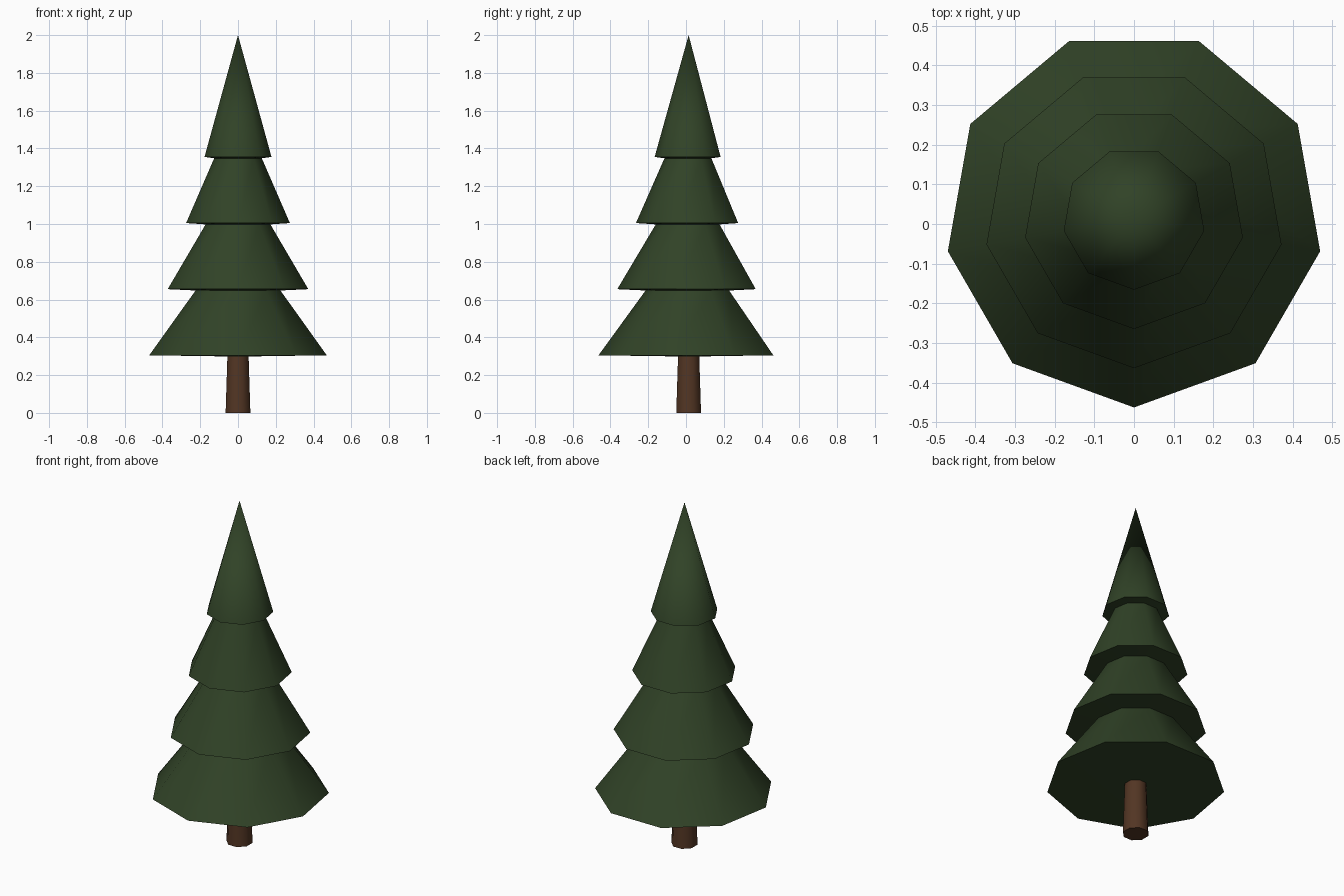
import bpy, bmesh, math

if "Cube" in bpy.data.objects:
    bpy.data.objects.remove(bpy.data.objects["Cube"])

CENTRE_Y = 0.014


def material(name, rgb):
    m = bpy.data.materials.new(name)
    m.diffuse_color = (*rgb, 1.0)
    m.use_nodes = True
    m.node_tree.nodes["Principled BSDF"].inputs["Base Color"].default_value = m.diffuse_color
    return m


def lathe(name, profile, sides, start, mat, smooth_angle):
    """Revolve (radius, z) points; a zero radius closes the end to a point."""
    bm = bmesh.new()
    rings = []
    for r, z in profile:
        if r == 0:
            rings.append([bm.verts.new((0, CENTRE_Y, z))] * sides)
        else:
            angles = [start + 2 * math.pi * i / sides for i in range(sides)]
            rings.append([bm.verts.new((r * math.cos(a), CENTRE_Y + r * math.sin(a), z))
                          for a in angles])
    for low, high in zip(rings, rings[1:]):
        for i in range(sides):
            j = (i + 1) % sides
            corners = list(dict.fromkeys((low[i], low[j], high[j], high[i])))
            bm.faces.new(corners)
    bmesh.ops.recalc_face_normals(bm, faces=bm.faces)
    mesh = bpy.data.meshes.new(name)
    bm.to_mesh(mesh)
    bm.free()
    mesh.materials.append(mat)
    obj = bpy.data.objects.new(name, mesh)
    bpy.context.collection.objects.link(obj)
    bpy.ops.object.select_all(action='DESELECT')
    obj.select_set(True)
    bpy.context.view_layer.objects.active = obj
    bpy.ops.object.shade_smooth_by_angle(angle=math.radians(smooth_angle))
    return obj


green = material("needle green", (0.03, 0.055, 0.02))
brown = material("bark brown", (0.085, 0.036, 0.017))

# Trunk: slightly tapered, eight sides
lathe("trunk", [(0, 0), (0.071, 0), (0.06, 0.32), (0, 0.32)],
      8, math.radians(22.5), brown, 60)

# Foliage: four skirts in one nine-sided silhouette, a corner facing front
profile = [(0, 0.298)]
rim, neck = (0.477, 0.378, 0.279, 0.18), (0.228, 0.174, 0.128, 0)
for k in range(4):
    base = 0.305 + 0.35 * k
    top = 2.0 if k == 3 else base + 0.343
    profile += [(rim[k], base), (neck[k], top)]
lathe("foliage", profile, 9, math.radians(-90), green, 60)
